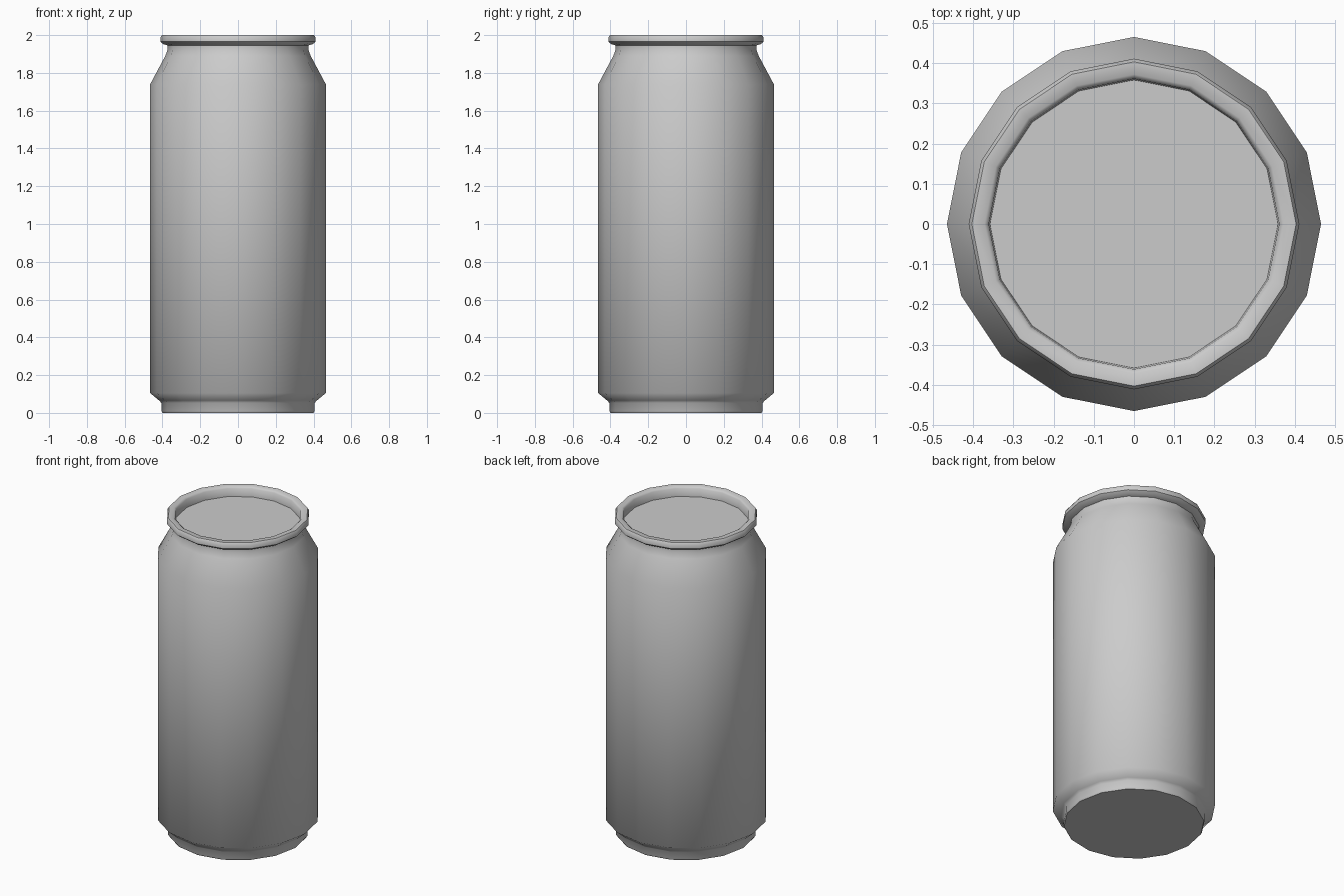
import bpy, bmesh, math

if "Cube" in bpy.data.objects:
    bpy.data.objects.remove(bpy.data.objects["Cube"])

SIDES = 16


def lathe(name, profile):
    """Revolve an (r, z) profile into a closed, capped solid."""
    bm = bmesh.new()
    rings = []
    for r, z in profile:
        rings.append([bm.verts.new((r * math.cos(i * math.tau / SIDES),
                                    r * math.sin(i * math.tau / SIDES), z))
                      for i in range(SIDES)])
    for low, high in zip(rings, rings[1:]):
        for i in range(SIDES):
            j = (i + 1) % SIDES
            bm.faces.new((low[i], low[j], high[j], high[i]))
    bm.faces.new(rings[0][::-1])
    bm.faces.new(rings[-1])
    bmesh.ops.recalc_face_normals(bm, faces=bm.faces)
    mesh = bpy.data.meshes.new(name)
    bm.to_mesh(mesh)
    bm.free()
    obj = bpy.data.objects.new(name, mesh)
    bpy.context.collection.objects.link(obj)
    bpy.context.view_layer.objects.active = obj
    obj.select_set(True)
    bpy.ops.object.shade_smooth_by_angle(angle=math.radians(50))
    obj.select_set(False)
    return obj


# Whole can: foot, wall, shoulder, rolled rim and recessed lid
lathe("drink_can", [
    (0.40, 0.0), (0.406, 0.01), (0.406, 0.053),      # foot
    (0.418, 0.066), (0.465, 0.105),                  # lower taper
    (0.465, 1.74),                                   # wall
    (0.385, 1.89), (0.372, 1.925), (0.372, 1.945),   # shoulder and neck
    (0.395, 1.952), (0.411, 1.965), (0.411, 1.988), (0.403, 2.0),  # rim
    (0.372, 2.0), (0.361, 1.99),                     # rim inside edge
    (0.358, 1.94),                                   # lid recess
])
